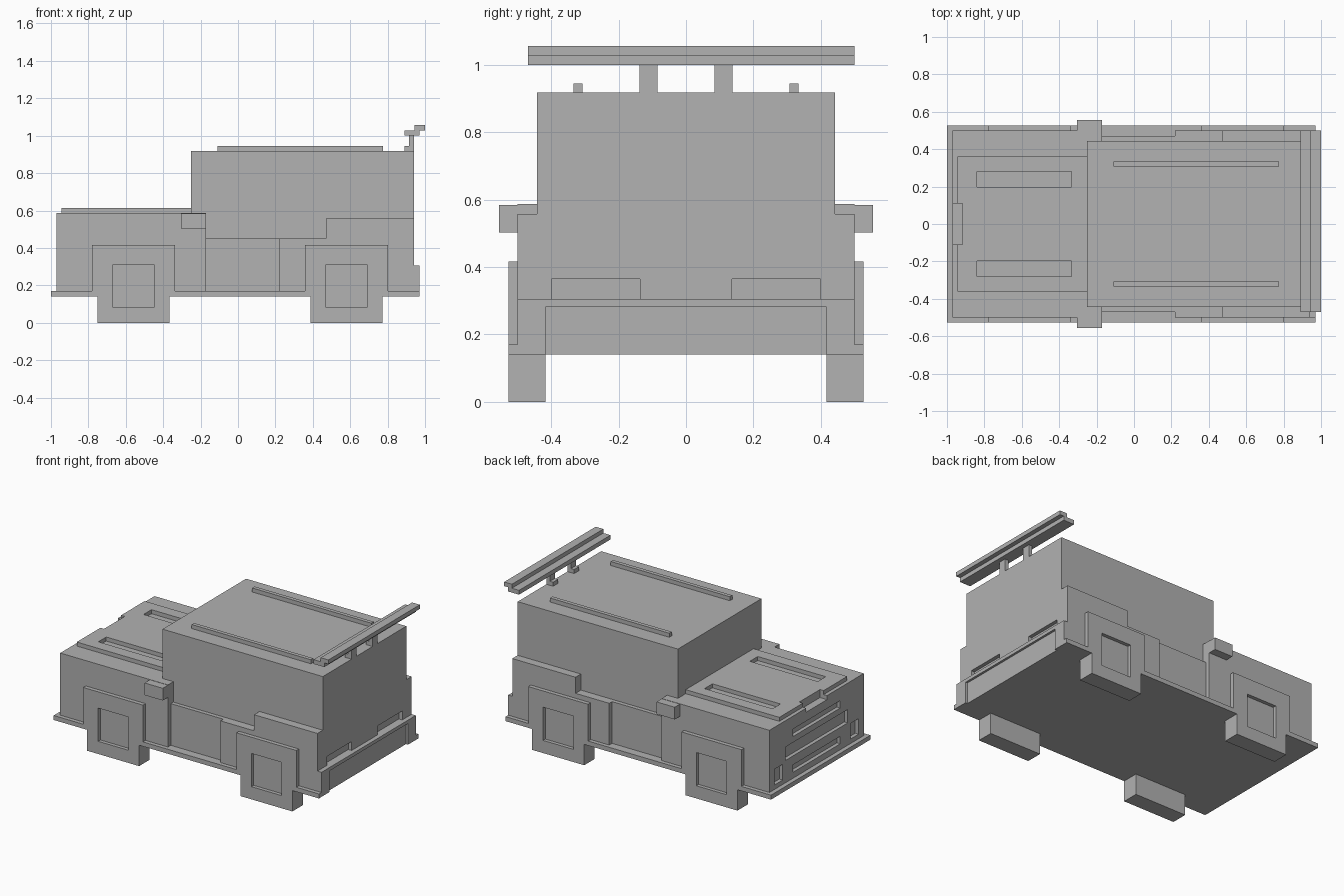
import bpy

cube = bpy.data.objects.get("Cube")
if cube:
    bpy.data.objects.remove(cube, do_unlink=True)

GREY = (0.445, 0.445, 0.445, 1)
paint = bpy.data.materials.new("plain grey")
paint.diffuse_color = GREY
paint.use_nodes = True
paint.node_tree.nodes["Principled BSDF"].inputs["Base Color"].default_value = GREY


def box(name, x, y, z):
    """Axis-aligned box from (min, max) pairs."""
    bpy.ops.mesh.primitive_cube_add(size=1, location=[sum(r) / 2 for r in (x, y, z)])
    ob = bpy.context.object
    ob.name = name
    ob.scale = [r[1] - r[0] for r in (x, y, z)]
    bpy.ops.object.transform_apply(location=True, rotation=False, scale=True)
    ob.data.materials.append(paint)
    return ob


def pair(name, x, y, z):
    """The same box on both sides of the vehicle."""
    return [box("near_" + name, x, (-y[1], -y[0]), z), box("far_" + name, x, y, z)]


def carve(parts, cutters):
    """Cut the cutters out of the parts, then delete the cutters."""
    for part in parts:
        for cutter in cutters:
            mod = part.modifiers.new("recess", "BOOLEAN")
            mod.operation = "DIFFERENCE"
            mod.solver = "EXACT"
            mod.object = cutter
        graph = bpy.context.evaluated_depsgraph_get()
        mesh = bpy.data.meshes.new_from_object(part.evaluated_get(graph))
        part.modifiers.clear()
        part.data = mesh
    for cutter in cutters:
        bpy.data.objects.remove(cutter, do_unlink=True)


def both(half):
    return (-half, half)


# Floor, bonnet block and cabin
floor = box("floor_plate", (-1, 0.97), both(0.527), (0.14, 0.17))
nose = box("front_body", (-0.97, -0.17), both(0.5), (0.165, 0.587))
cabin = box("cabin", (-0.25, 0.94), both(0.443), (0.165, 0.918))
hood = box("hood_panel", (-0.945, -0.25), both(0.36), (0.58, 0.614))

# Side panels and rear quarters
pair("door", (-0.18, 0.23), (0.4, 0.47), (0.165, 0.45))
pair("lower_quarter", (0.22, 0.48), (0.4, 0.5), (0.165, 0.45))
quarters = pair("rear_quarter", (0.47, 0.94), (0.4, 0.5), (0.165, 0.558))
bumper = box("rear_bumper", (0.93, 0.97), both(0.5), (0.165, 0.305))

# Wheels with square arches and hub recesses
for end, cx in (("front", -0.558), ("rear", 0.58)):
    wheels = pair(end + "_wheel", (cx - 0.193, cx + 0.193), (0.417, 0.527), (0, 0.3))
    arches = pair(end + "_arch", (cx - 0.222, cx + 0.222), (0.45, 0.527), (0.16, 0.417))
    hubs = pair("hub_cutter", (cx - 0.112, cx + 0.112), (0.503, 0.6), (0.085, 0.308))
    carve(wheels + arches + [floor], hubs)

# Hood slots and front notch
carve([hood], pair("slot_cutter", (-0.84, -0.335), (0.198, 0.282), (0.5, 0.7)))
carve([hood, nose], [box("notch_cutter", (-1.1, -0.918), both(0.11), (0.56, 0.7))])

# Grille openings and headlights
grille = [box("grille_cutter", (-1.1, -0.945), both(w), z) for w, z in
          ((0.25, (0.45, 0.5)), (0.33, (0.32, 0.41)), (0.25, (0.21, 0.26)))]
carve([nose], grille + pair("lamp_cutter", (-1.1, -0.945), (0.36, 0.445), (0.2, 0.305)))

# Tail lamp niches and bumper recess
carve([cabin], pair("tail_cutter", (0.915, 1.1), (0.137, 0.443), (0.305, 0.365)))
carve([bumper, floor], [box("bumper_cutter", (0.955, 1.1), both(0.417), (0, 0.282))])

# Mirrors, roof rails and rear wing
pair("mirror", (-0.305, -0.17), (0.43, 0.555), (0.503, 0.585))
pair("roof_rail", (-0.11, 0.775), (0.308, 0.334), (0.91, 0.945))
pair("wing_foot", (0.89, 0.94), (0.085, 0.138), (0.91, 0.945))
pair("wing_post", (0.914, 0.94), (0.085, 0.138), (0.94, 1.005))
box("wing_lower", (0.89, 0.97), (-0.47, 0.5), (1.0, 1.029))
box("wing_upper", (0.943, 1.0), (-0.47, 0.5), (1.028, 1.056))
